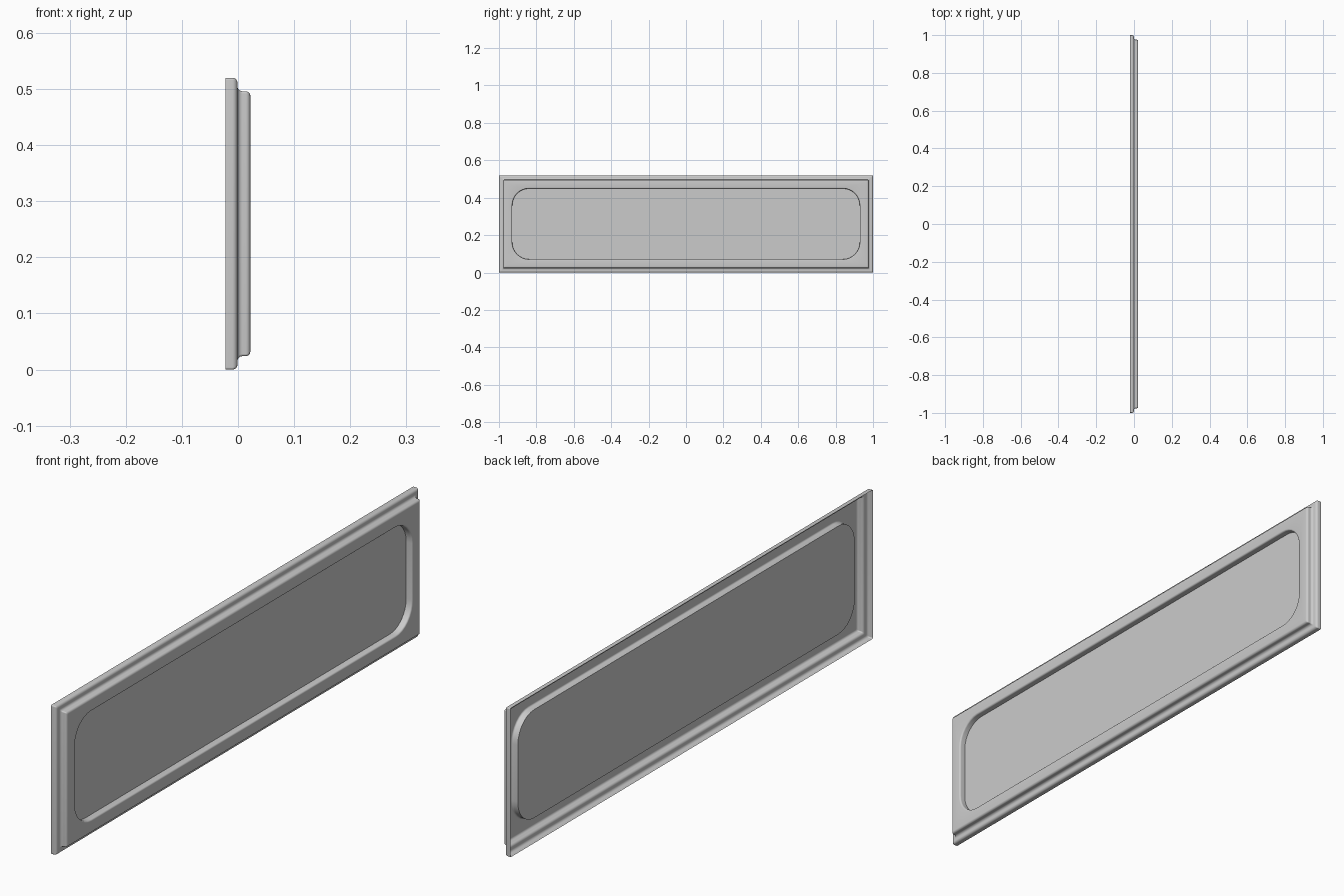
import bpy, bmesh
from math import cos, sin, pi, radians

if "Cube" in bpy.data.objects:
    bpy.data.objects.remove(bpy.data.objects["Cube"])

HALF_W, HALF_H = 1.0, 0.26
SEG = 8  # segments per plan corner


def arc(cx, cy, r, a0, a1, n=5):
    """Points (inset, x) along a profile arc, angles in degrees."""
    return [(cx + r * cos(radians(a0 + (a1 - a0) * i / n)),
             cy + r * sin(radians(a0 + (a1 - a0) * i / n))) for i in range(n + 1)]


def ring(bm, inset, x, radius):
    """Rounded rectangle of vertices in the YZ plane."""
    w, h = HALF_W - inset - radius, HALF_H - inset - radius
    verts = []
    for k, (sy, sz) in enumerate(((1, 1), (-1, 1), (-1, -1), (1, -1))):
        for i in range(SEG + 1):
            a = (k + i / SEG) * pi / 2
            verts.append(bm.verts.new((x, sy * w + radius * cos(a),
                                       HALF_H + sz * h + radius * sin(a))))
    return verts


# Pressed moulding profile: open back edge, rounded rim, fillet, raised frame
outer = [(0.0, -0.022)]
outer += arc(0.009, -0.010, 0.009, 180, 90)
outer += arc(0.015, 0.008, 0.009, -90, 0)
outer += arc(0.032, 0.014, 0.008, 180, 90)
# Rounded lip and straight wall down to the recessed field
lip = arc(0.065, 0.016, 0.006, 90, 0) + [(0.071, -0.001)]

bm = bmesh.new()
rings = [ring(bm, i, x, 0.004) for i, x in outer]
rings += [ring(bm, i, x, 0.09 + 0.071 - i) for i, x in lip]
for a, b in zip(rings, rings[1:]):
    n = len(a)
    for i in range(n):
        j = (i + 1) % n
        bm.faces.new((a[i], a[j], b[j], b[i]))

# Flat recessed field
bm.faces.new(rings[-1])

mesh = bpy.data.meshes.new("pressed_panel")
bm.to_mesh(mesh)
bm.free()
panel = bpy.data.objects.new("pressed_panel", mesh)
bpy.context.collection.objects.link(panel)

# Smooth mouldings, crisp crease around the field
bpy.context.view_layer.objects.active = panel
panel.select_set(True)
bpy.ops.object.shade_smooth_by_angle(angle=radians(40))
